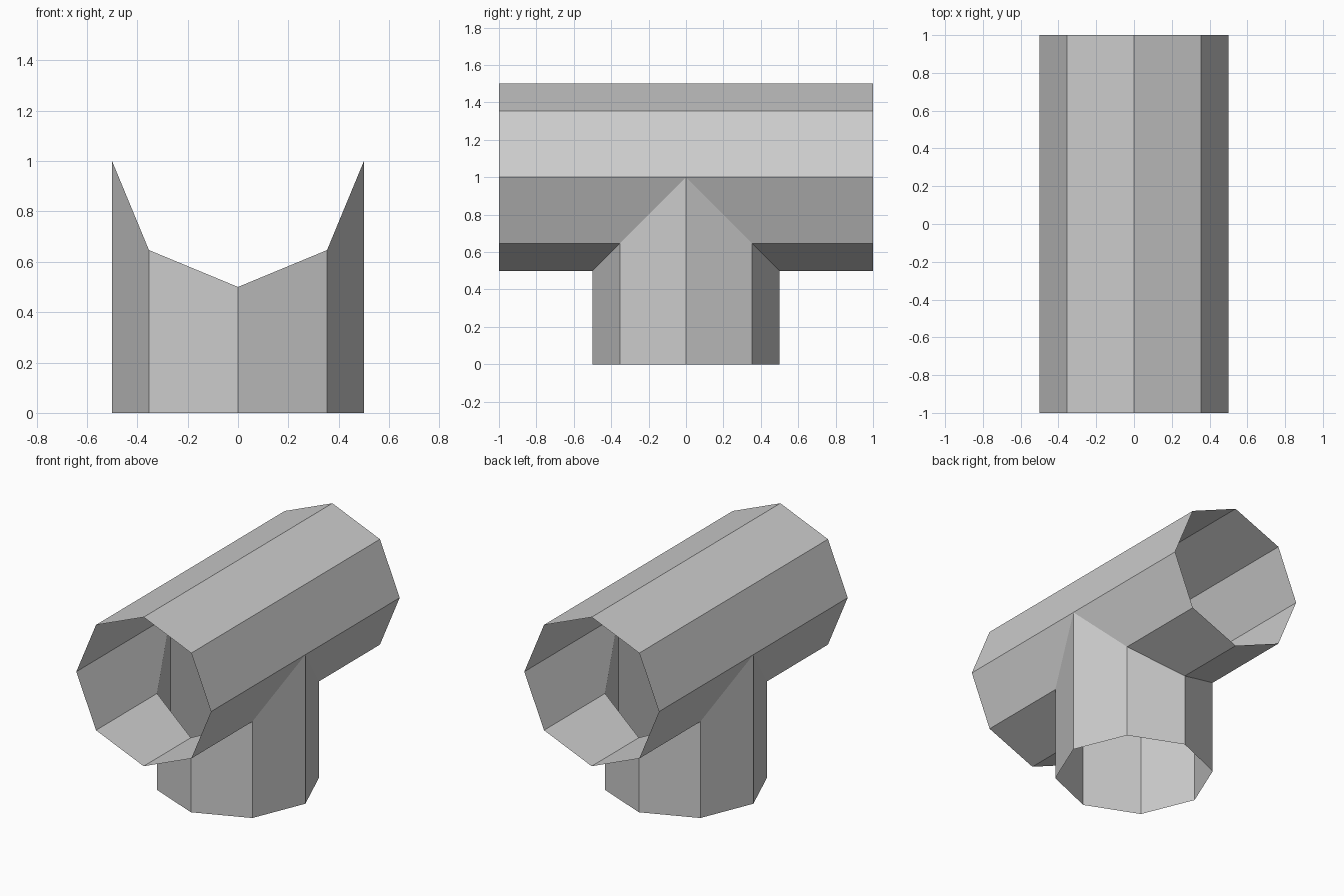
import bpy
import bmesh
from math import cos, sin, pi

cube = bpy.data.objects.get("Cube")
if cube:
    bpy.data.objects.remove(cube, do_unlink=True)

SIDES = 8
RADIUS = 0.5
HALF_LENGTH = 1.0
AXIS_Z = 1.0

GREY = (0.604, 0.604, 0.604, 1)
grey = bpy.data.materials.new("light_grey")
grey.use_nodes = True
grey.diffuse_color = GREY
grey.node_tree.nodes["Principled BSDF"].inputs["Base Color"].default_value = GREY

# One octagon, with corners on the axes, shapes both pipes
octagon = [(RADIUS * cos(2 * pi * i / SIDES), RADIUS * sin(2 * pi * i / SIDES))
           for i in range(SIDES)]


def add_wall(bm, near, far):
    """Flat panels between matching points of two outlines."""
    for i in range(len(near) - 1):
        corners = []
        for p in (near[i], near[i + 1], far[i + 1], far[i]):
            if p not in corners:
                corners.append(p)
        bm.faces.new([bm.verts.new(p) for p in corners])


def finish(bm, name):
    bmesh.ops.remove_doubles(bm, verts=bm.verts, dist=0.0001)
    bmesh.ops.recalc_face_normals(bm, faces=bm.faces)
    mesh = bpy.data.meshes.new(name)
    bm.to_mesh(mesh)
    bm.free()
    mesh.materials.append(grey)
    obj = bpy.data.objects.new(name, mesh)
    bpy.context.collection.objects.link(obj)


# Horizontal pipe: whole upper half, lower half mitred around the branch
bm = bmesh.new()
upper = octagon[:SIDES // 2 + 1]
lower = octagon[SIDES // 2:] + octagon[:1]
for end in (-1, 1):
    add_wall(bm, [(x, end * HALF_LENGTH, AXIS_Z + h) for x, h in upper],
             [(x, 0, AXIS_Z + h) for x, h in upper])
    add_wall(bm, [(x, end * HALF_LENGTH, AXIS_Z + h) for x, h in lower],
             [(x, end * abs(h), AXIS_Z + h) for x, h in lower])
bmesh.ops.remove_doubles(bm, verts=bm.verts, dist=0.0001)
middle = [e for e in bm.edges if all(abs(v.co.y) < 0.001 for v in e.verts)]
bmesh.ops.dissolve_edges(bm, edges=middle, use_verts=True)
finish(bm, "horizontal_pipe")

# Vertical branch: open at the floor, its top follows the mitre
bm = bmesh.new()
ring = octagon + octagon[:1]
add_wall(bm, [(x, y, 0) for x, y in ring],
         [(x, y, AXIS_Z - abs(y)) for x, y in ring])
finish(bm, "branch_pipe")
